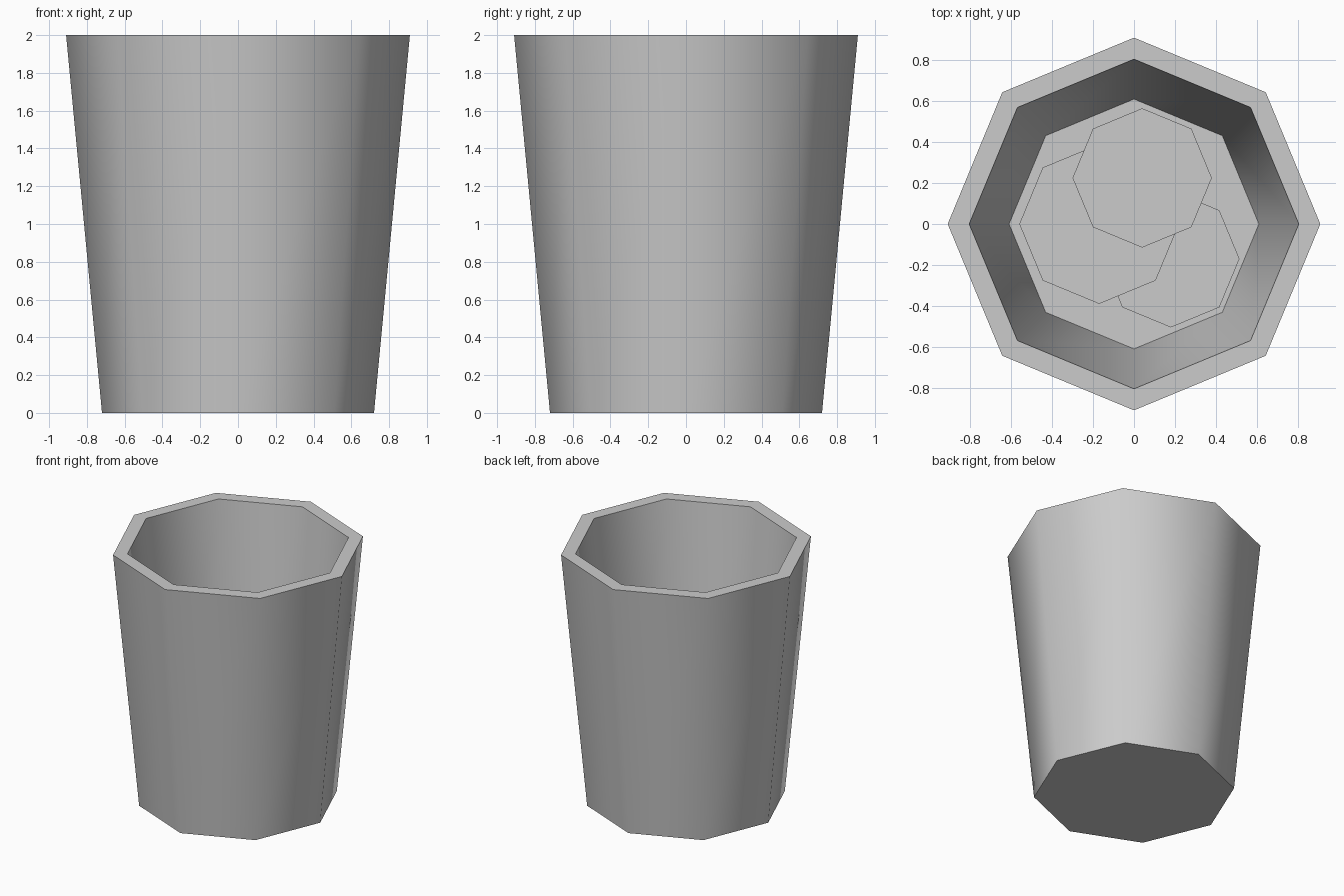
import bpy
import bmesh
from math import cos, sin, pi, radians

default_cube = bpy.data.objects.get("Cube")
if default_cube:
    bpy.data.objects.remove(default_cube, do_unlink=True)

SIDES = 8

grey = bpy.data.materials.new("light_grey")
grey.use_nodes = True
colour = (0.6, 0.6, 0.6, 1)
grey.diffuse_color = colour
grey.node_tree.nodes["Principled BSDF"].inputs["Base Color"].default_value = colour


def lathe(name, profile, location=(0, 0, 0)):
    """Turn a (radius, height) profile into a closed octagonal solid."""
    bm = bmesh.new()
    rings = []
    for radius, height in profile:
        angles = [2 * pi * i / SIDES for i in range(SIDES)]
        rings.append([bm.verts.new((radius * cos(a), radius * sin(a), height))
                      for a in angles])
    for low, high in zip(rings, rings[1:]):
        for i in range(SIDES):
            j = (i + 1) % SIDES
            bm.faces.new((low[i], low[j], high[j], high[i]))
    bm.faces.new(rings[0][::-1])
    bm.faces.new(rings[-1])
    bmesh.ops.recalc_face_normals(bm, faces=bm.faces[:])
    mesh = bpy.data.meshes.new(name)
    bm.to_mesh(mesh)
    bm.free()
    mesh.materials.append(grey)
    obj = bpy.data.objects.new(name, mesh)
    obj.location = location
    bpy.context.collection.objects.link(obj)
    # Smooth round the sides, sharp at rims and caps
    bpy.ops.object.select_all(action="DESELECT")
    obj.select_set(True)
    bpy.context.view_layer.objects.active = obj
    bpy.ops.object.shade_smooth_by_angle(angle=radians(60))
    return obj


# Tapered cup: outer wall, rim, inner wall, floor
FLOOR = 0.1
lathe("cup", [(0.72, 0), (0.91, 2), (0.805, 2), (0.61, FLOOR)])

# Overlapping discs stacked on the floor, lowest first
THICKNESS = 0.06
discs = [
    ("lower_disc", 0.18, -0.17, 0.335),
    ("middle_disc", -0.17, 0, 0.39),
    ("upper_disc", 0.04, 0.225, 0.34),
]
for level, (name, x, y, radius) in enumerate(discs):
    lathe(name, [(radius, 0), (radius, THICKNESS)],
          (x, y, FLOOR + level * THICKNESS))
